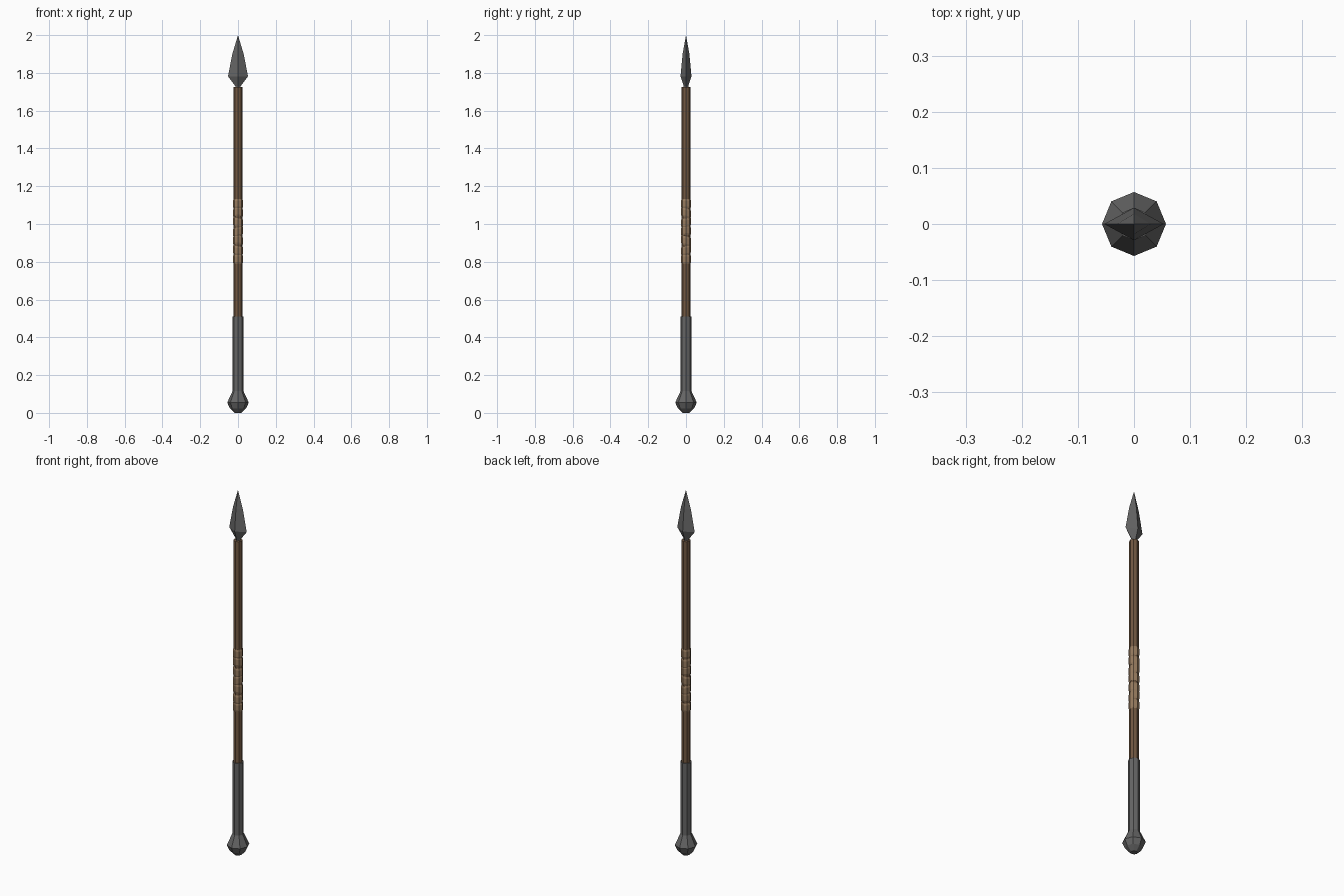
import bpy, bmesh, math

if "Cube" in bpy.data.objects:
    bpy.data.objects.remove(bpy.data.objects["Cube"])

def mat(name, rgb):
    m = bpy.data.materials.new(name)
    m.diffuse_color = (*rgb, 1)
    m.use_nodes = True
    m.node_tree.nodes["Principled BSDF"].inputs["Base Color"].default_value = m.diffuse_color
    return m

STEEL = mat("dark steel", (0.13, 0.13, 0.13))
WOOD = mat("brown wood", (0.17, 0.10, 0.055))
LEATHER = mat("tan leather", (0.31, 0.20, 0.115))

def lathe(name, rings, material, sides=8, tilt=0.0, turn=0.0):
    """Skin rings of (z, x radius, y radius); zero radius makes a point."""
    bm = bmesh.new()
    loops = []
    for z, rx, ry in rings:
        if rx == 0:
            loops.append([bm.verts.new((0, 0, z))])
            continue
        loop = []
        for i in range(sides):
            a = 2 * math.pi * i / sides
            loop.append(bm.verts.new((rx * math.cos(a), ry * math.sin(a),
                                      z + tilt * math.cos(a - turn))))
        loops.append(loop)
    for lo, hi in zip(loops, loops[1:]):
        for i in range(sides):
            j = (i + 1) % sides
            if len(lo) == 1:
                bm.faces.new((lo[0], hi[j], hi[i]))
            elif len(hi) == 1:
                bm.faces.new((lo[i], lo[j], hi[0]))
            else:
                bm.faces.new((lo[i], lo[j], hi[j], hi[i]))
    for loop in (loops[0], loops[-1]):
        if len(loop) > 1:
            bm.faces.new(loop)
    bmesh.ops.recalc_face_normals(bm, faces=bm.faces)
    me = bpy.data.meshes.new(name)
    bm.to_mesh(me)
    bm.free()
    me.materials.append(material)
    ob = bpy.data.objects.new(name, me)
    bpy.context.collection.objects.link(ob)
    return ob

def round_rings(*zr):
    return [(z, r, r) for z, r in zr]

# wooden shaft
lathe("shaft", round_rings((0.45, 0.023), (1.725, 0.023)), WOOD)

# steel sleeve with a flared, faceted pommel at the foot
lathe("butt_sleeve", round_rings((0, 0.018), (0.024, 0.043), (0.055, 0.057),
                                 (0.115, 0.029), (0.51, 0.029)), STEEL)

# four-sided spear blade with a narrow neck
lathe("spear_head", [(1.70, 0.014, 0.012), (1.73, 0.014, 0.012),
                     (1.782, 0.053, 0.029), (1.90, 0.030, 0.018), (2.0, 0, 0)],
      STEEL, sides=4)

# leather grip made of slightly tilted windings
COUNT, PITCH = 7, 0.049
for i in range(COUNT):
    z = 0.789 + i * PITCH
    lathe(f"grip_winding_{i + 1}",
          round_rings((z, 0.0235), (z + 0.01, 0.0265),
                      (z + PITCH - 0.01, 0.0265), (z + PITCH, 0.0235)),
          LEATHER, tilt=0.006 * (0 if i in (0, COUNT - 1) else 1), turn=i * 2.2)
